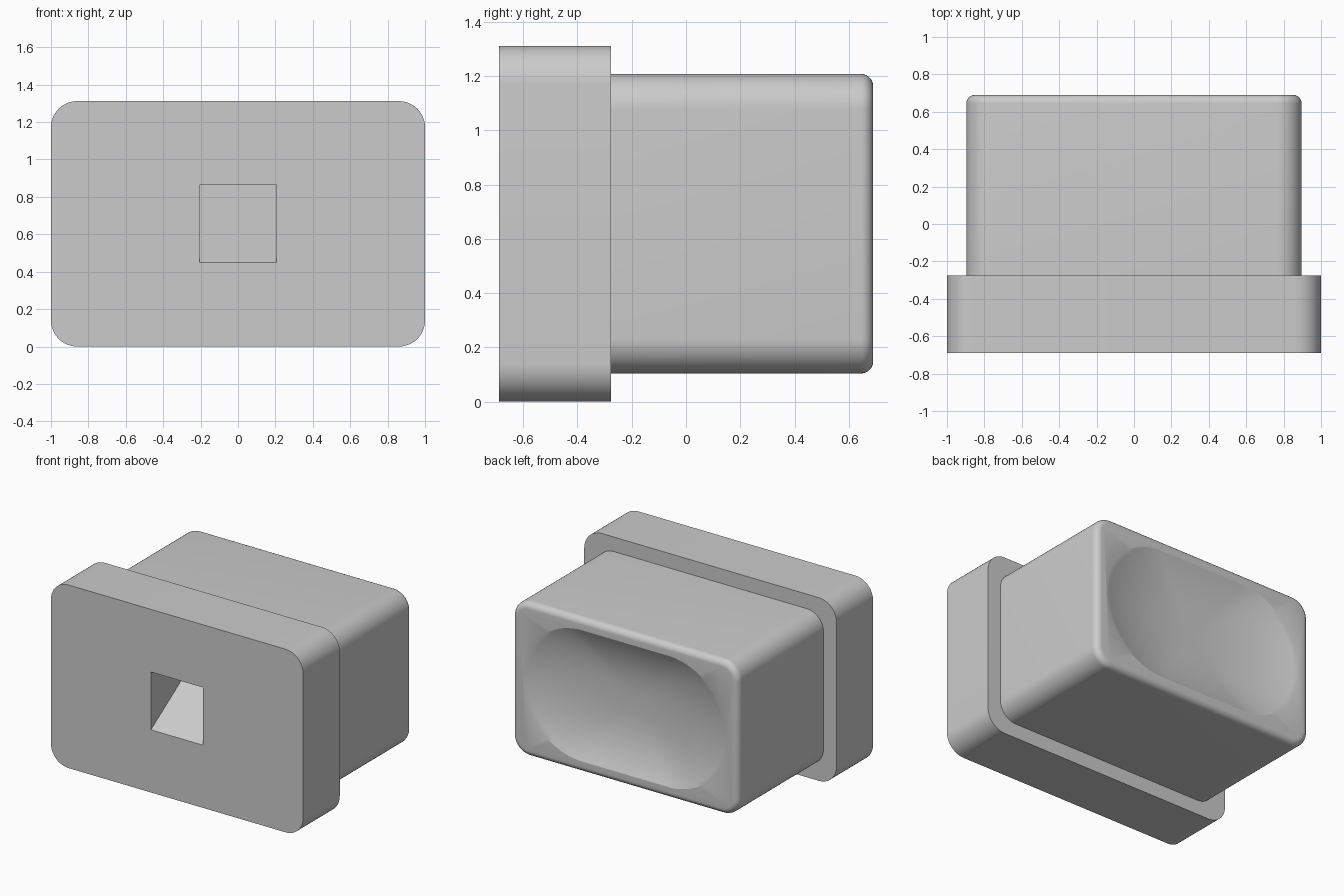
import bpy, bmesh, math

cube = bpy.data.objects.get("Cube")
if cube:
    bpy.data.objects.remove(cube, do_unlink=True)

MID_Z = 0.656
STEP_Y = -0.276

grey = bpy.data.materials.new("plain grey")
grey.use_nodes = True
grey.diffuse_color = (0.6, 0.6, 0.6, 1)
grey.node_tree.nodes["Principled BSDF"].inputs["Base Color"].default_value = (0.6, 0.6, 0.6, 1)


def rounded_outline(half_w, half_h, radius, steps):
    """Closed outline in x and z around the middle of the model."""
    points = []
    for quarter, (sx, sz) in enumerate([(1, 1), (-1, 1), (-1, -1), (1, -1)]):
        for i in range(steps + 1):
            a = math.pi / 2 * (quarter + i / steps)
            points.append((sx * (half_w - radius) + radius * math.cos(a),
                           sz * (half_h - radius) + radius * math.sin(a)))
    return points


def loft(name, rings):
    """Skin a list of (outline, y) rings and cap both ends."""
    bm = bmesh.new()
    loops = [[bm.verts.new((x, y, z + MID_Z)) for x, z in outline] for outline, y in rings]
    for a, b in zip(loops, loops[1:]):
        n = len(a)
        for i in range(n):
            bm.faces.new((a[i], a[(i + 1) % n], b[(i + 1) % n], b[i]))
    bm.faces.new(loops[0])
    bm.faces.new(loops[-1])
    bmesh.ops.remove_doubles(bm, verts=bm.verts, dist=1e-5)
    bmesh.ops.recalc_face_normals(bm, faces=bm.faces)
    mesh = bpy.data.meshes.new(name)
    bm.to_mesh(mesh)
    bm.free()
    mesh.materials.append(grey)
    obj = bpy.data.objects.new(name, mesh)
    bpy.context.collection.objects.link(obj)
    return obj


def cut(obj, cutter):
    mod = obj.modifiers.new("cut", 'BOOLEAN')
    mod.operation = 'DIFFERENCE'
    mod.solver = 'EXACT'
    mod.object = cutter
    bpy.context.view_layer.objects.active = obj
    bpy.ops.object.modifier_apply(modifier=mod.name)


# Front plate
front_plate = loft("front_plate", [(rounded_outline(1, MID_Z, 0.14, 12), y) for y in (-0.69, STEP_Y)])

# Body with a rounded back rim
rim = 0.045
half_w, half_h, corner = 0.896, 0.552, 0.13
rings = [(rounded_outline(half_w, half_h, corner, 12), STEP_Y)]
for i in range(9):
    a = math.pi / 2 * i / 8
    inset = rim * (1 - math.cos(a))
    rings.append((rounded_outline(half_w - inset, half_h - inset, corner - inset, 12),
                  0.69 - rim + rim * math.sin(a)))
body = loft("body", rings)

# Shallow oblong dish in the back
oblong = rounded_outline(0.81, 0.47, 0.47, 20)
rings = [(oblong, 0.8), (oblong, 0.69)]
for i in range(1, 24):
    s = 1 - i / 24
    rings.append(([(x * s, z * s) for x, z in oblong], 0.69 - 0.1 * (1 - s ** 2.5)))
dish_cutter = loft("dish_cutter", rings)
cut(body, dish_cutter)

# Square socket with a ramp floor in the front
half = 0.207


def socket_ring(y, floor):
    return ([(-half, floor), (half, floor), (half, half), (-half, half)], y)


socket_cutter = loft("socket_cutter", [socket_ring(-0.75, -half), socket_ring(-0.69, -half),
                                       socket_ring(-0.05, half - 0.0005)])
for part in (front_plate, body):
    cut(part, socket_cutter)

for cutter in (dish_cutter, socket_cutter):
    bpy.data.objects.remove(cutter, do_unlink=True)

# Smooth curved surfaces, crisp edges
for part in (front_plate, body):
    bpy.ops.object.select_all(action='DESELECT')
    part.select_set(True)
    bpy.context.view_layer.objects.active = part
    bpy.ops.object.shade_smooth_by_angle(angle=math.radians(20))
